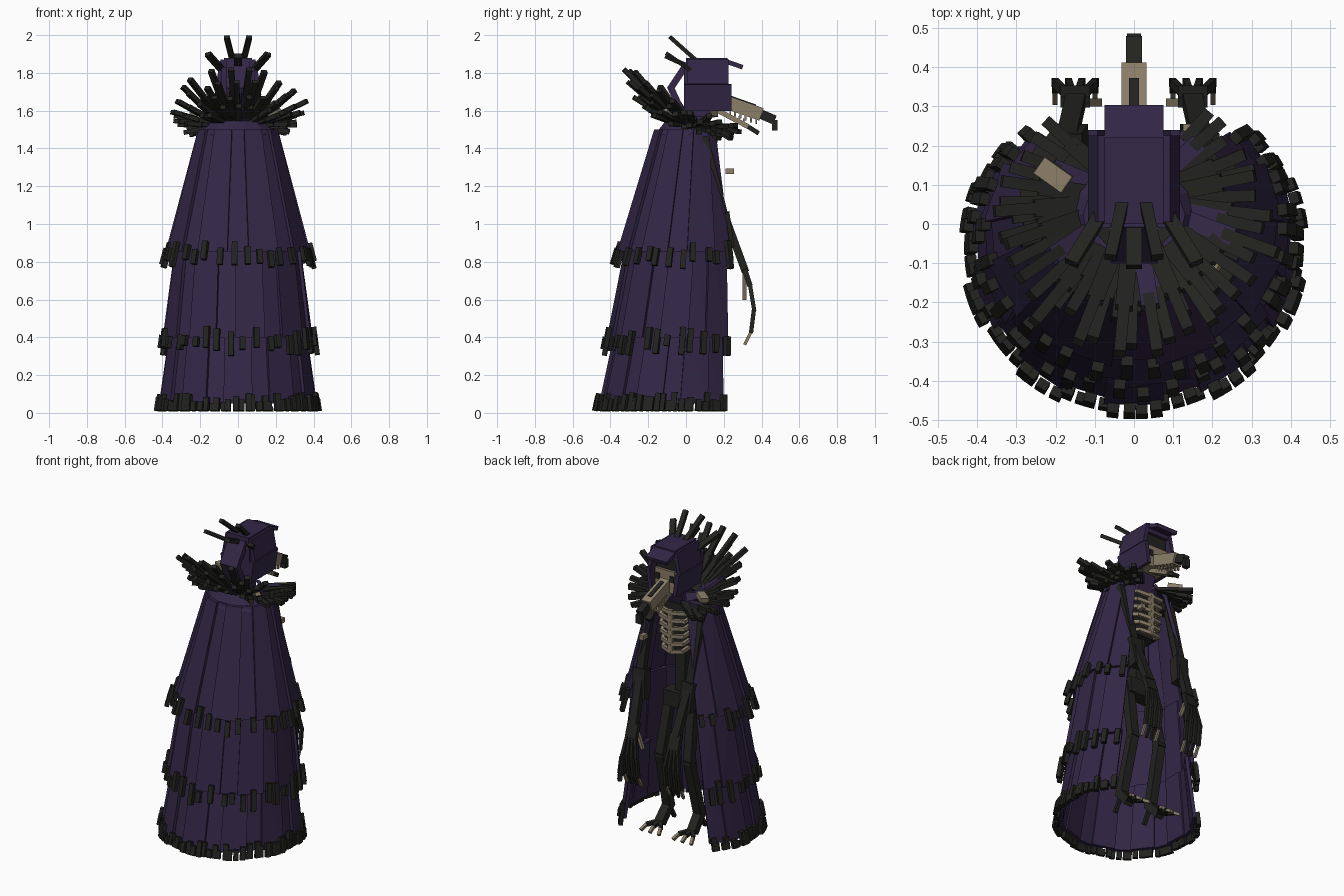
import bpy, bmesh, math, random
from mathutils import Vector

random.seed(4)
if "Cube" in bpy.data.objects:
    bpy.data.objects.remove(bpy.data.objects["Cube"], do_unlink=True)


def material(name, *rgb):
    made = bpy.data.materials.new(name)
    made.use_nodes = True
    made.diffuse_color = (*rgb, 1)
    made.node_tree.nodes["Principled BSDF"].inputs["Base Color"].default_value = (*rgb, 1)
    return made


MATERIALS = [material("purple cloth", 0.033, 0.02, 0.062),
             material("charcoal", 0.016, 0.016, 0.014),
             material("old bone", 0.26, 0.21, 0.14)]
CLOTH, DARK, BONE = range(len(MATERIALS))
ACROSS, ALONG, UPRIGHT = Vector.Fill(3), Vector.Fill(3), Vector.Fill(3)
ACROSS.x = ALONG.y = UPRIGHT.z = 1
SIDES = (-1, 1)


def at(x, y, z):
    return Vector((x, y, z))


class Part:
    """Collects six-sided blocks into one named object."""

    def __init__(self, name):
        self.name, self.bm = name, bmesh.new()

    def block(self, corners, colour):
        verts = [self.bm.verts.new(corner) for corner in corners]
        hull = bmesh.ops.convex_hull(self.bm, input=verts)
        for item in hull["geom"]:
            if isinstance(item, bmesh.types.BMFace):
                item.material_index = colour

    def beam(self, start, end, width, depth, colour=DARK, side=ACROSS):
        along = (end - start).normalized()
        normal = along.cross(side).normalized()
        across = normal.cross(along) * width / 2
        normal *= depth / 2
        self.block([point + across * i + normal * j
                    for point in (start, end) for i in SIDES for j in SIDES], colour)

    def chain(self, points, width, depth, colour=DARK, side=ACROSS):
        for start, end in zip(points, points[1:]):
            overlap = (end - start).normalized() * depth / 3
            self.beam(start - overlap, end + overlap, width, depth, colour, side)

    def done(self):
        mesh = bpy.data.meshes.new(self.name)
        self.bm.to_mesh(mesh)
        self.bm.free()
        for made in MATERIALS:
            mesh.materials.append(made)
        bpy.context.collection.objects.link(bpy.data.objects.new(self.name, mesh))


def cloak_point(turn, height, radius, lift=0.0):
    """Point on the cloak; turn is 0 at the closed side and +-1 at the opening."""
    angle = math.radians(turn * (130 + 10 * height))
    squash = 0.98 - 0.08 * height
    return at(math.sin(angle) * (radius + lift),
              0.05 * height - 0.06 - math.cos(angle) * (radius * squash + lift), height)


def cloak_tier(name, top, hem, panels, tassels):
    cloth, fringe = Part(name), Part(name + "_fringe")
    for i in range(panels):
        first, last = 2 * i / panels - 1, 2 * (i + 1) / panels - 1
        lift = 0.014 * (i % 2)
        edges = max(first - 0.015, -1), min(last + 0.015, 1)
        cloth.block([cloak_point(turn, *level, offset) for level in (top, hem)
                     for turn in edges for offset in (lift - 0.02, lift)], CLOTH)
        # Ragged strips hanging off the hem
        for k in range(tassels):
            turn = first + (last - first) * (k + random.uniform(0.2, 0.8)) / tassels
            low = cloak_point(turn, *hem, lift + 0.01)
            down = (low - cloak_point(turn, *top, lift + 0.01)).normalized()
            tangent = cloak_point(turn + 0.02, *hem) - cloak_point(turn - 0.02, *hem)
            drop = min(random.uniform(0.04, 0.1), low.z - 0.01)
            fringe.beam(low - down * random.uniform(0, 0.06), low + down * drop,
                        0.03, 0.025, DARK, tangent)
    cloth.done()
    fringe.done()


# Each level is a height and a radius
cloak_tier("upper_cloak", (1.5, 0.2), (0.855, 0.37), 13, 2)
cloak_tier("middle_cloak", (0.9, 0.32), (0.4, 0.385), 14, 2)
cloak_tier("lower_cloak", (0.44, 0.35), (0.05, 0.405), 15, 4)
yoke = Part("shoulder_cape")
for i in range(11):
    yoke.block([cloak_point(2 * (i + j) / 11 - 1, *level, offset)
                for level in ((1.57, 0.13), (1.47, 0.215)) for j in range(2)
                for offset in (-0.02, 0)], CLOTH)
yoke.done()

# Feather collar: steep at the closed side, flatter toward the opening
collar = Part("feather_collar")
centre = at(0, 0.06, 1.52)
for layer in range(4):
    for i in range(18):
        turn = (i + layer % 2 / 2) / 8.5 - 1
        angle = math.radians(turn * 130 + random.uniform(-3, 3))
        closed = (1 + math.cos(turn * math.pi)) / 2
        out = at(math.sin(angle), -math.cos(angle), 0)
        side = at(math.cos(angle), math.sin(angle), 0)
        reach = (0.4 - 0.03 * layer) * random.uniform(0.88, 1.02) * (1 - (1 - closed) ** 3 / 6)
        rise = (0.3 - 0.05 * layer) * closed - 0.02 * layer + random.uniform(-0.015, 0.015)
        root, tip = centre + out * 0.1, centre + out * reach + UPRIGHT * rise
        collar.beam(root, root.lerp(tip, 0.6), 0.045, 0.02, CLOTH if i % 4 == 1 else DARK, side)
        collar.beam(root.lerp(tip, 0.5), tip, 0.03, 0.024, DARK, side)
collar.done()

# Bone charms tucked in the collar
charms = Part("bone_charms")
charms.beam(at(-0.17, 0.1, 1.59), at(-0.24, 0.15, 1.58), 0.05, 0.03, BONE, ALONG)
charms.beam(at(0.17, -0.07, 1.57), at(0.22, -0.11, 1.6), 0.03, 0.025, BONE, ALONG)
charms.beam(at(0.14, 0.21, 1.28), at(0.14, 0.255, 1.28), 0.03, 0.03, BONE)
charms.done()

# Hood: crown, peak, back plates, neck and paired cheeks
hood = Part("hood")
hood.beam(at(0, 0, 1.85), at(0, 0.22, 1.85), 0.15, 0.06, CLOTH)
hood.beam(at(0, 0.2, 1.865), at(0, 0.3, 1.83), 0.15, 0.024, CLOTH)
hood.beam(at(0, 0.01, 1.6), at(0, 0.01, 1.83), 0.18, 0.04, CLOTH)
hood.chain([at(0, 0, 1.84), at(0, -0.08, 1.72), at(0, -0.02, 1.59)], 0.12, 0.035, CLOTH)
hood.beam(at(0, 0.04, 1.48), at(0, 0.1, 1.66), 0.1, 0.1, CLOTH)
for s in SIDES:
    low, bulge, top = [at(s * x, 0.115, z) for x, z in ((0.085, 1.6), (0.105, 1.74), (0.08, 1.87))]
    hood.beam(low, bulge, 0.25, 0.025, CLOTH, ALONG)
    hood.beam(bulge, top, 0.22, 0.025, CLOTH, ALONG)
hood.done()

# Feathers swept back from the hood
crest = Part("head_feathers")
for s in SIDES:
    crest.beam(at(s * 0.03, 0.05, 1.87), at(s * 0.06, -0.085, 1.99), 0.03, 0.022)
    crest.beam(at(s * 0.08, 0.03, 1.81), at(s * 0.16, -0.1, 1.9), 0.035, 0.022)
crest.beam(at(0, 0, 1.84), at(0, -0.11, 1.89), 0.04, 0.025)
crest.done()


def tooth_rows(part, start, end, count, length):
    for s in SIDES:
        for i in range(count):
            root = start.lerp(end, i / count) + ACROSS * s * 0.025
            part.beam(root, root + UPRIGHT * length, 0.01, 0.01, BONE)


# Beaked skull with an open jaw
skull = Part("skull")
skull.beam(at(0, 0.05, 1.67), at(0, 0.215, 1.67), 0.14, 0.14, BONE)
skull.beam(at(0, 0.05, 1.78), at(0, 0.2, 1.78), 0.14, 0.1)
brow, muzzle, beak = at(0, 0.2, 1.65), at(0, 0.4, 1.58), at(0, 0.47, 1.55)
skull.beam(brow, muzzle, 0.064, 0.07, BONE)
skull.beam(muzzle, beak, 0.042, 0.05)
skull.beam(beak, beak - UPRIGHT * 0.055, 0.036, 0.03)
ridge = UPRIGHT * 0.036
skull.beam(brow.lerp(muzzle, 0.2) + ridge, brow.lerp(muzzle, 0.85) + ridge, 0.026, 0.012)
for s in SIDES:
    socket = at(s * 0.05, 0.212, 1.69)
    skull.beam(socket, socket + ALONG * 0.008, 0.028, 0.04)
tooth_rows(skull, brow.lerp(muzzle, 0.3) - ridge, muzzle - ridge, 5, -0.025)
skull.done()
jaw = Part("lower_jaw")
hinge, chin = at(0, 0.17, 1.6), at(0, 0.33, 1.515)
jaw.beam(hinge, chin, 0.056, 0.026, BONE)
jaw.beam(chin, at(0, 0.385, 1.48), 0.04, 0.024)
tooth_rows(jaw, hinge.lerp(chin, 0.4), chin, 4, 0.03)
jaw.done()

# Gaunt torso: spine, chest, pelvis and collarbone
torso = Part("torso")
torso.beam(at(0, 0.03, 0.85), at(0, 0.03, 1.5), 0.07, 0.06)
torso.beam(at(0, 0.045, 1.2), at(0, 0.045, 1.48), 0.18, 0.09)
torso.beam(at(0, 0.045, 0.8), at(0, 0.045, 0.9), 0.2, 0.09)
torso.beam(at(-0.19, 0.07, 1.45), at(0.19, 0.07, 1.45), 0.06, 0.06, DARK, ALONG)
torso.done()
ribs = Part("ribcage")
ribs.beam(at(0, 0.155, 1.2), at(0, 0.155, 1.46), 0.03, 0.02, BONE)
for s in SIDES:
    for i in range(6):
        height, girth = 1.49 - 0.05 * i, s * (0.115 - 0.006 * i)
        ribs.chain([at(girth / 4, 0.02, height), at(girth, 0.07, height - 0.02),
                    at(girth * 0.8, 0.135, height - 0.04), at(0, 0.155, height - 0.05)],
                   0.022, 0.02, BONE, UPRIGHT)
ribs.done()

# Limbs, mirrored
for s, label in zip(SIDES, ("right", "left")):
    arm = Part(label + "_arm")
    elbow, wrist, palm = at(s * 0.175, 0.2, 1.06), at(s * 0.15, 0.31, 0.76), at(s * 0.15, 0.34, 0.67)
    arm.chain([at(s * 0.18, 0.1, 1.45), elbow, wrist], 0.05, 0.04)
    arm.beam(elbow, elbow.lerp(wrist, 0.6) - ALONG * 0.04, 0.085, 0.06)
    arm.beam(wrist, palm, 0.075, 0.028)
    for finger in range(4):
        spread = ACROSS * (finger - 1.5) / 50
        knuckle = palm + spread * 1.7 + at(0, 0.02, -0.12)
        joint = knuckle + at(0, -0.015, -0.12)
        tip = joint + at(0, -0.035, -0.07)
        arm.chain([palm + spread, knuckle, joint], 0.017, 0.022)
        arm.beam(joint, tip, 0.013, 0.016, DARK if finger % 3 else BONE)
    arm.beam(wrist, palm - at(s * 0.06, 0.03, 0.07), 0.018, 0.02, BONE)
    arm.done()

    leg = Part(label + "_leg")
    ankle, ball = at(s * 0.11, 0.02, 0.13), at(s * 0.115, 0.09, 0.05)
    leg.chain([at(s * 0.08, 0.04, 0.86), at(s * 0.1, 0.11, 0.49), ankle, ball], 0.055, 0.05)
    for toe in (-1, 0, 1):
        tip = ball + at(0.05 * toe, 0.075, -0.01)
        leg.beam(ball, tip, 0.024, 0.022)
        leg.beam(tip, tip + at(0.014 * toe, 0.04, -0.025), 0.018, 0.018, BONE)
    leg.beam(ankle, ankle - at(0, 0.06, 0.1), 0.022, 0.02)
    leg.done()
